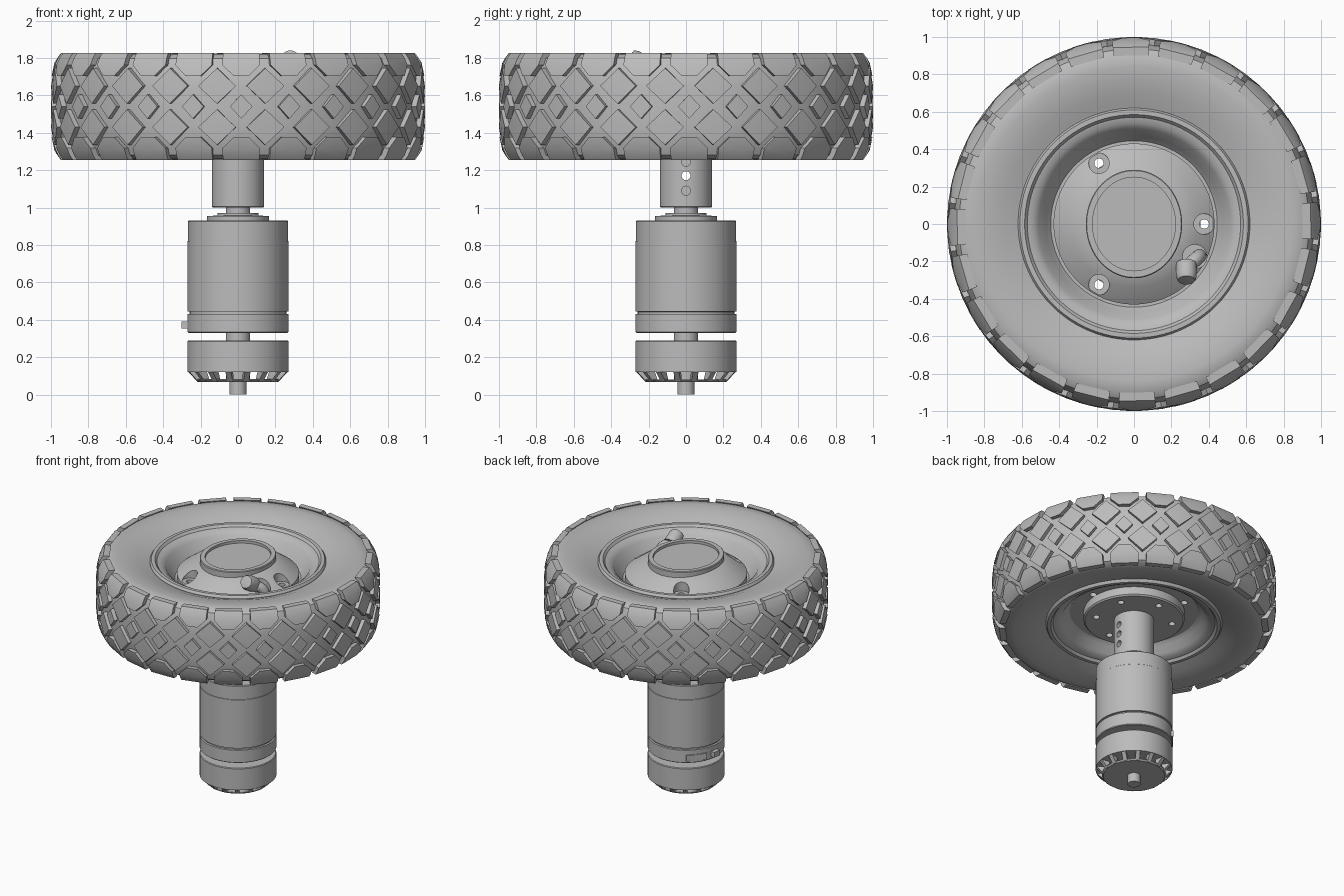
import bpy, bmesh
from math import sin, cos, pi, radians
from mathutils import Matrix, Vector

if "Cube" in bpy.data.objects:
    bpy.data.objects.remove(bpy.data.objects["Cube"], do_unlink=True)

grey = bpy.data.materials.new("plain grey")
grey.use_nodes = True
grey.diffuse_color = (0.5, 0.5, 0.5, 1)
grey.node_tree.nodes["Principled BSDF"].inputs["Base Color"].default_value = (0.5, 0.5, 0.5, 1)

MID = 1.54      # height of the wheel's middle plane
HALF = 0.286    # half the tyre width


def finish(bm, name, angle=30):
    bmesh.ops.recalc_face_normals(bm, faces=bm.faces[:])
    mesh = bpy.data.meshes.new(name)
    bm.to_mesh(mesh)
    bm.free()
    mesh.materials.append(grey)
    ob = bpy.data.objects.new(name, mesh)
    bpy.context.collection.objects.link(ob)
    bpy.ops.object.select_all(action='DESELECT')
    ob.select_set(True)
    bpy.context.view_layer.objects.active = ob
    bpy.ops.object.shade_smooth_by_angle(angle=radians(angle))
    return ob


def lathe(name, profile, steps=96, place=None, angle=30):
    """Spin (radius, height) points around z."""
    bm = bmesh.new()
    vs = [bm.verts.new((r, 0, z)) for r, z in profile]
    es = [bm.edges.new(p) for p in zip(vs, vs[1:])]
    bmesh.ops.spin(bm, geom=vs + es, cent=(0, 0, 0), axis=(0, 0, 1), angle=2 * pi, steps=steps)
    bmesh.ops.remove_doubles(bm, verts=bm.verts[:], dist=0.0001)
    if place:
        bm.transform(place)
    return finish(bm, name, angle)


def rod(name, r, z0, z1, steps=64, place=None):
    return lathe(name, [(0, z0), (r, z0), (r, z1), (0, z1)], steps, place)


def cut(target, cutter):
    """Boolean a cutter out of the target, then discard it."""
    mod = target.modifiers.new("cut", 'BOOLEAN')
    mod.operation, mod.solver, mod.object = 'DIFFERENCE', 'EXACT', cutter
    bpy.ops.object.select_all(action='DESELECT')
    target.select_set(True)
    bpy.context.view_layer.objects.active = target
    bpy.ops.object.modifier_apply(modifier=mod.name)
    bpy.data.objects.remove(cutter, do_unlink=True)
    bpy.ops.object.shade_smooth_by_angle(angle=radians(30))


def at(x, y):
    return Matrix.Translation((x, y, 0))


# Tyre carcass: half profile mirrored about the middle plane
side = [(0.61, 0.225), (0.64, 0.235), (0.70, 0.258), (0.77, 0.275), (0.84, 0.284),
        (0.90, 0.28), (0.935, 0.258), (0.96, 0.2), (0.972, 0.1)]
lathe("tyre_carcass", [(r, MID + h) for r, h in side] + [(r, MID - h) for r, h in reversed(side)], 120)


# Tread blocks wrapped around the crown
def crown(h):
    return 1 - 0.05 * (abs(h) / HALF) ** 5


def block(bm, outline, centre, turn):
    def point(u, h, drop):
        r, a = crown(h) - drop, u + turn
        return bm.verts.new((r * cos(a), r * sin(a), MID + h))
    outer = [point(u, h, 0) for u, h in outline]
    inner = [point(u, h, 0.045) for u, h in outline]
    peak = point(*centre, 0)
    n = len(outline)
    for i in range(n):
        j = (i + 1) % n
        bm.faces.new((outer[i], outer[j], peak))
        bm.faces.new((outer[j], outer[i], inner[i], inner[j]))
    bm.faces.new(inner[::-1])


def diamond(u, h, w, t):
    return [(u - w, h), (u, h - t), (u + w, h), (u, h + t)]


PITCH = 2 * pi / 24
bm = bmesh.new()
for i in range(24):
    turn = i * PITCH + radians(1)
    block(bm, diamond(0, 0, 0.06, 0.065), (0, 0), turn)
    for s in (1, -1):
        block(bm, diamond(PITCH / 2, s * 0.11, 0.102, 0.095), (PITCH / 2, s * 0.11), turn)
        half = [(0.04, 0.162), (0.102, 0.222), (0.102, 0.262), (0.102, HALF)]
        shoulder = [(u, s * h) for u, h in half] + [(-u, s * h) for u, h in reversed(half)]
        block(bm, shoulder, (0, s * 0.235), turn)
finish(bm, "tyre_tread", 20)

# Rim with a deep dish on both sides and a conical hub on top
rim = lathe("rim", [
    (0, 1.79), (0.25, 1.79), (0.34, 1.75), (0.43, 1.685), (0.43, 1.64), (0.445, 1.64),
    (0.47, 1.67), (0.51, 1.74), (0.54, 1.765), (0.57, 1.772), (0.585, 1.79), (0.61, 1.79),
    (0.62, 1.775), (0.62, 1.305), (0.61, 1.29), (0.585, 1.29), (0.57, 1.308), (0.54, 1.315),
    (0.51, 1.335), (0.48, 1.38), (0.45, 1.40), (0, 1.40)])

# Three counterbored bolt holes and the valve opening
for k in range(3):
    a = k * 2 * pi / 3
    cut(rim, lathe("cutter", [(0, 1.2), (0.025, 1.2), (0.025, 1.69), (0.055, 1.69), (0.055, 1.9), (0, 1.9)],
                   24, at(0.375 * cos(a), 0.375 * sin(a))))
cut(rim, rod("cutter", 0.065, 1.62, 1.9, 24, at(0.325, -0.175)))

# Oval centre cap with a raised border
lathe("centre_cap", [(0, 1.80), (0.25, 1.80), (0.25, 1.82), (0.285, 1.82), (0.29, 1.815), (0.29, 1.765), (0, 1.765)],
      96, Matrix.Diagonal((0.887, 1, 1, 1)))

# Bent valve stem with a wider cap
path = bpy.data.curves.new("valve_stem", 'CURVE')
path.dimensions, path.bevel_depth, path.bevel_resolution, path.use_fill_caps = '3D', 0.038, 4, True
spline = path.splines.new('BEZIER')
spots = [(0.35, -0.17, 1.6), (0.34, -0.18, 1.71), (0.285, -0.23, 1.755)]
spline.bezier_points.add(len(spots) - 1)
for p, co in zip(spline.bezier_points, spots):
    p.co, p.handle_left_type, p.handle_right_type = co, 'AUTO', 'AUTO'
path.materials.append(grey)
bpy.context.collection.objects.link(bpy.data.objects.new("valve_stem", path))
aim = Vector((0, -0.1, 0.06)).to_track_quat('Z', 'Y').to_matrix().to_4x4()
lathe("valve_cap", [(0, 0), (0.055, 0), (0.055, 0.075), (0.045, 0.1), (0, 0.105)], 32,
      Matrix.Translation((0.28, -0.215, 1.75)) @ aim)

# Mounting flange with a ring of holes
flange = lathe("mounting_flange", [(0, 1.33), (0.345, 1.33), (0.355, 1.34), (0.355, 1.405), (0, 1.405)])
for k in range(6):
    a = k * pi / 3 + pi / 6
    cut(flange, rod("cutter", 0.024, 1.3, 1.38, 20, at(0.27 * cos(a), 0.27 * sin(a))))

# Axle sleeve, cross-drilled on one side and right through in the middle
sleeve = lathe("axle_sleeve", [(0, 1.0), (0.135, 1.0), (0.14, 1.005), (0.14, 1.37), (0, 1.37)])
for z, start in ((1.09, 0.08), (1.17, -0.3), (1.245, 0.08)):
    lay = Matrix.Translation((0, 0, z)) @ Matrix.Rotation(pi / 2, 4, 'Y')
    cut(sleeve, rod("cutter", 0.024, start, 0.3, 24, lay))

# Motor housing with stepped top and a groove near its base
lathe("motor_housing", [
    (0, 0.33), (0.265, 0.33), (0.27, 0.335), (0.27, 0.43), (0.258, 0.432), (0.258, 0.443),
    (0.27, 0.445), (0.27, 0.82), (0.268, 0.822), (0.268, 0.925), (0.263, 0.93), (0.165, 0.93),
    (0.165, 0.955), (0.11, 0.957), (0.11, 0.972), (0, 0.972)])
rod("drive_shaft", 0.065, 0.96, 1.01)
rod("rear_shaft", 0.065, 0.07, 0.34)
rod("shaft_end", 0.045, 0, 0.08)
lathe("rear_drum", [(0, 0.12), (0.27, 0.12), (0.27, 0.285), (0.265, 0.29), (0, 0.29)])
lathe("rear_disc", [(0, 0.068), (0.215, 0.068), (0.225, 0.078), (0.225, 0.082), (0, 0.082)])

# Slanted vent ribs between drum and disc
bm = bmesh.new()
for k in range(16):
    spin = Matrix.Rotation((k + 0.5) * pi / 8, 4, 'Z')
    rib = [(0.19, 0.07), (0.22, 0.07), (0.268, 0.122), (0.21, 0.122)]
    left, right = [[bm.verts.new(spin @ Vector((r, w, z))) for r, z in rib] for w in (-0.015, 0.015)]
    bm.faces.new(left)
    bm.faces.new(right[::-1])
    for i in range(4):
        j = (i + 1) % 4
        bm.faces.new((left[j], left[i], right[i], right[j]))
finish(bm, "vent_ribs")


# Connector tab and flat terminal plate on the housing
def box(name, size, radius, z, degrees):
    bm = bmesh.new()
    bmesh.ops.create_cube(bm, size=1)
    bm.transform(Matrix.Rotation(radians(degrees), 4, 'Z') @ Matrix.Translation((radius, 0, z))
                 @ Matrix.Diagonal((*size, 1)))
    return finish(bm, name)


box("connector_tab", (0.06, 0.06, 0.04), 0.27, 0.372, 172)
box("terminal_plate", (0.03, 0.15, 0.045), 0.26, 0.372, 141)
